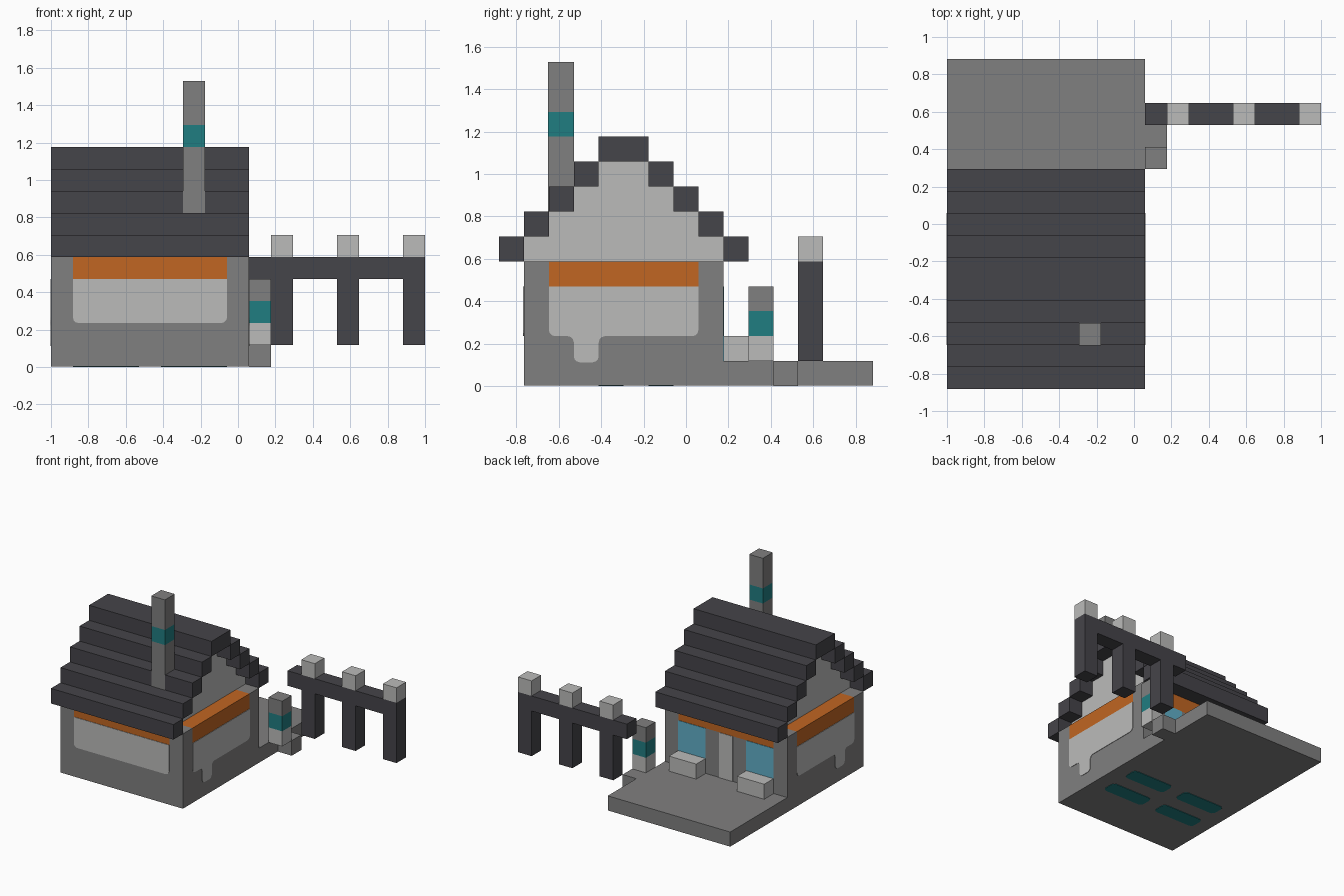
import bpy
import bmesh
from mathutils import Vector

old = bpy.data.objects.get("Cube")
if old:
    bpy.data.objects.remove(old, do_unlink=True)

U = 2 / 17                           # one building block
ORIGIN = Vector((-1, -7.5 * U, 0))   # grid corner in world space
THIN = 0.03                          # plate thickness, in blocks


def material(name, r, g, b):
    m = bpy.data.materials.new(name)
    m.use_nodes = True
    m.diffuse_color = (r, g, b, 1)
    m.node_tree.nodes["Principled BSDF"].inputs["Base Color"].default_value = (r, g, b, 1)
    return m


STONE = material("mid_grey", 0.216, 0.214, 0.214)
PALE = material("light_grey", 0.497, 0.497, 0.491)
DARK = material("charcoal", 0.060, 0.058, 0.067)
ORANGE = material("orange", 0.533, 0.133, 0.016)
TEAL = material("teal", 0.0144, 0.205, 0.220)
GLASS = material("window_blue", 0.12, 0.43, 0.58)


def finish(name, bm, mat):
    """Turn block units into world units and link the object."""
    for v in bm.verts:
        v.co = v.co * U + ORIGIN
    bmesh.ops.recalc_face_normals(bm, faces=bm.faces)
    mesh = bpy.data.meshes.new(name)
    bm.to_mesh(mesh)
    bm.free()
    mesh.materials.append(mat)
    ob = bpy.data.objects.new(name, mesh)
    bpy.context.collection.objects.link(ob)
    return ob


def box(name, mat, x, y, z):
    """Box from (min, max) ranges in block units."""
    bm = bmesh.new()
    bmesh.ops.create_cube(bm, size=1)
    for v in bm.verts:
        v.co = Vector([lo if c < 0 else hi for c, (lo, hi) in zip(v.co, (x, y, z))])
    return finish(name, bm, mat)


def plate(name, mat, outline, place, push, rounded):
    """Thin plate: flat outline with rounded corners, pushed out of its wall."""
    bm = bmesh.new()
    bm.faces.new([bm.verts.new((a, b, 0)) for a, b in outline])
    corners = [v for v in bm.verts if rounded(v.co)]
    bmesh.ops.bevel(bm, geom=corners, offset=0.25, segments=3,
                    profile=0.5, affect='VERTICES')
    for v in bm.verts:
        v.co = Vector(place(v.co.x, v.co.y))
    made = bmesh.ops.extrude_face_region(bm, geom=bm.faces[:])["geom"]
    moved = [g for g in made if isinstance(g, bmesh.types.BMVert)]
    bmesh.ops.translate(bm, verts=moved, vec=Vector(push) * THIN)
    return finish(name, bm, mat)


def rect(a0, a1, b0, b1):
    return [(a0, b0), (a1, b0), (a1, b1), (a0, b1)]


# House body and terrace (raised a hair so the underside pads rest on the ground)
box("house_walls", STONE, (0, 9), (1, 9), (THIN, 4))
box("terrace", STONE, (0, 9), (9, 15), (THIN, 1))

# Corner blocks and orange band at the top of the walls
for cx in (0, 8):
    for cy in (1, 8):
        box("wall_corner", STONE, (cx, cx + 1), (cy, cy + 1), (4, 5))
    box("side_band", ORANGE, (cx, cx + 1), (2, 8), (4, 5))
for cy in (1, 8):
    box("long_band", ORANGE, (1, 8), (cy, cy + 1), (4, 5))

# Stepped roof with gables set back one block
for k in range(4):
    box("gable_step", PALE, (1, 8), (1 + k, 9 - k), (5 + k, 6 + k))
    for y in (k, 9 - k):
        box("roof_step", DARK, (0, 9), (y, y + 1), (5 + k, 6 + k))
box("roof_ridge", DARK, (0, 9), (4, 6), (9, 10))

# Chimney
for mat, z0, z1 in ((STONE, 7, 10), (TEAL, 10, 11), (STONE, 11, 13)):
    box("chimney_part", mat, (6, 7), (2 - THIN, 3), (z0, z1))

# Pale wall panels; the side ones have a drip
low = lambda c: c.y < 3.9
plate("front_panel", PALE, rect(1, 8, 2, 4), lambda a, b: (a, 1, b), (0, -1, 0), low)
drip = [(2, 2), (3, 2), (3, 0.95), (4, 0.95), (4, 2), (8, 2), (8, 4), (2, 4)]
for x, side in ((0, -1), (9, 1)):
    plate("side_panel", PALE, drip, lambda a, b: (x, a, b), (side, 0, 0), low)

# Back wall: windows, door and benches
for x in (1, 6):
    box("back_window", GLASS, (x, x + 2), (9, 9 + THIN), (1, 4))
    box("bench", PALE, (x, x + 2), (9, 10), (1, 2))
box("back_door", PALE, (4, 5), (9, 9 + THIN), (1, 4))

# Teal pads on the underside
for x in (1, 5):
    for y in (4, 6):
        plate("underside_pad", TEAL, rect(x, x + 3, y, y + 1),
              lambda a, b: (a, b, THIN), (0, 0, -1), lambda c: True)

# Lamp post and its step beside the terrace
for mat, z in ((PALE, 1), (TEAL, 2), (STONE, 3)):
    box("lamp_part", mat, (9, 10), (10, 11), (z, z + 1))
box("lamp_step", STONE, (9, 10), (11, 12), (0, 1))

# Fence
box("fence_rail", DARK, (9, 17), (12, 13), (4, 5))
for x in (10, 13, 16):
    box("fence_post", DARK, (x, x + 1), (12, 13), (1, 4))
    box("fence_cap", PALE, (x, x + 1), (12, 13), (5, 6))
